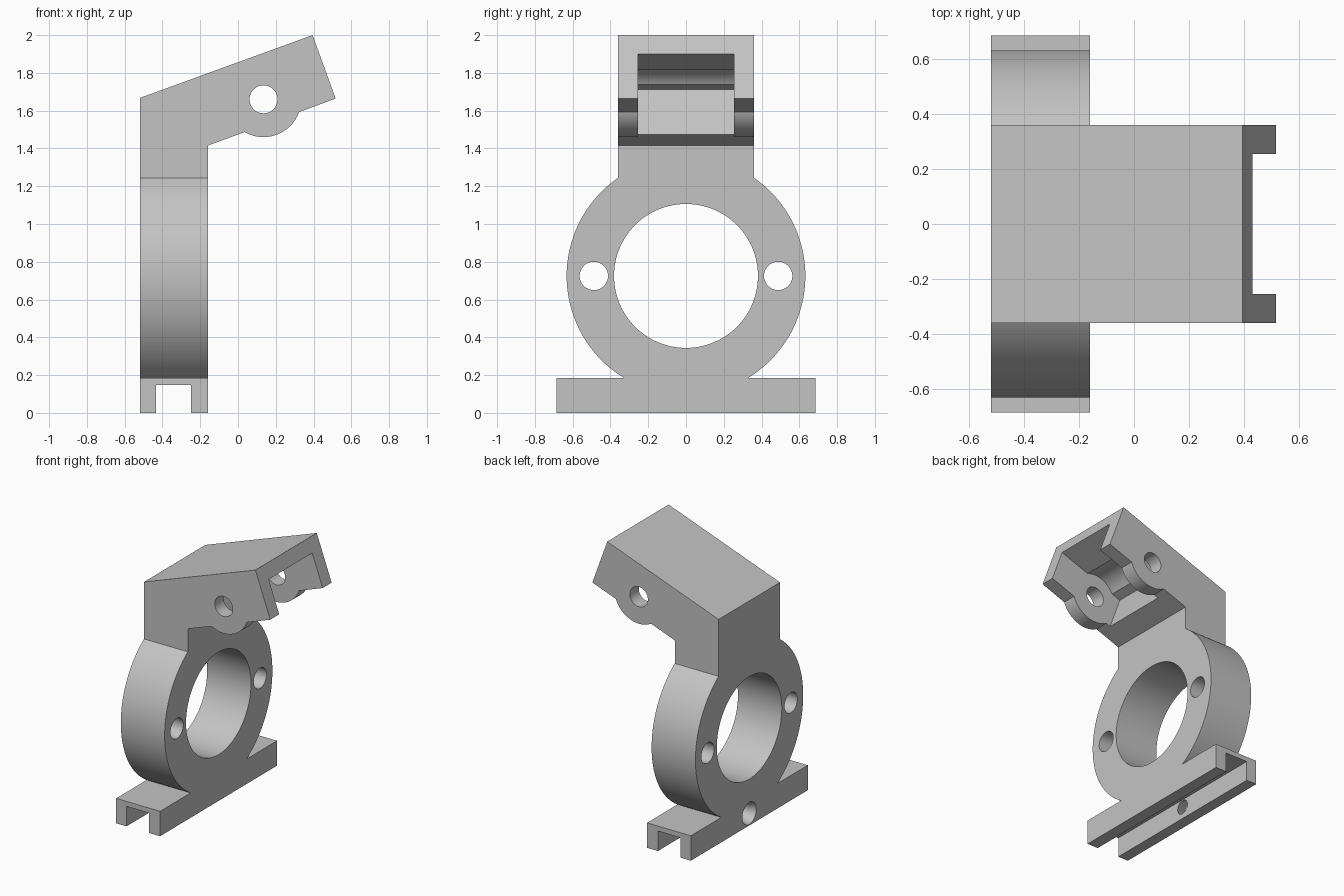
import bpy
import math
from mathutils import Vector

cube = bpy.data.objects.get("Cube")
if cube:
    bpy.data.objects.remove(cube, do_unlink=True)

grey = bpy.data.materials.new("plain_grey")
grey.use_nodes = True
COLOUR = (0.55, 0.55, 0.55, 1)
grey.diffuse_color = COLOUR
grey.node_tree.nodes["Principled BSDF"].inputs["Base Color"].default_value = COLOUR

BACK, FACE = -0.52, -0.16          # x limits of the upright plate
MID, DEPTH = (BACK + FACE) / 2, FACE - BACK
HALF = 0.36                        # half width of neck and arm
TILT = math.radians(20)            # rise of the arm
ALONG = Vector((math.cos(TILT), 0, math.sin(TILT)))
UP = Vector((-math.sin(TILT), 0, math.cos(TILT)))
PIVOT = Vector((0.135, 0, 1.66))


def prism(name, points, y0, y1):
    """Extrude an (x, z) outline along y."""
    n = len(points)
    verts = [(x, y, z) for y in (y0, y1) for x, z in points]
    faces = [list(range(n)), list(range(2 * n - 1, n - 1, -1))]
    faces += [(i, i + n, (i + 1) % n + n, (i + 1) % n) for i in range(n)]
    mesh = bpy.data.meshes.new(name)
    mesh.from_pydata(verts, [], faces)
    mesh.materials.append(grey)
    obj = bpy.data.objects.new(name, mesh)
    bpy.context.collection.objects.link(obj)
    # Make the outline direction irrelevant
    bpy.context.view_layer.objects.active = obj
    bpy.ops.object.select_all(action='DESELECT')
    obj.select_set(True)
    bpy.ops.object.mode_set(mode='EDIT')
    bpy.ops.mesh.select_all(action='SELECT')
    bpy.ops.mesh.normals_make_consistent(inside=False)
    bpy.ops.object.mode_set(mode='OBJECT')
    return obj


def box(name, x0, x1, y, z0, z1):
    return prism(name, [(x0, z0), (x1, z0), (x1, z1), (x0, z1)], -y, y)


def cylinder(name, axis, centre, radius, depth, end_radius=None, sides=96):
    """Cylinder or cone frustum along the x or y axis."""
    turn = (0, math.pi / 2, 0) if axis == 'x' else (math.pi / 2, 0, 0)
    bpy.ops.mesh.primitive_cone_add(
        vertices=sides, radius1=radius, radius2=end_radius or radius,
        depth=depth, location=centre, rotation=turn)
    obj = bpy.context.object
    obj.name = name
    obj.data.materials.append(grey)
    return obj


def combine(target, tool, operation):
    mod = target.modifiers.new(tool.name, 'BOOLEAN')
    mod.operation, mod.object, mod.solver = operation, tool, 'EXACT'
    bpy.context.view_layer.objects.active = target
    bpy.ops.object.modifier_apply(modifier=mod.name)
    bpy.data.objects.remove(tool, do_unlink=True)


def tilted(along, up):
    """Outline point measured from the pivot in the arm's own directions."""
    p = PIVOT + ALONG * along + UP * up
    return p.x, p.z


# Neck and tilted arm, with rounded pivot lugs underneath
bracket = prism("clamp_bracket", [
    (BACK, 1.0), (BACK, 1.667), (0.395, 2.0), (0.517, 1.664),
    (FACE, 1.415), (FACE, 1.0)], -HALF, HALF)
combine(bracket, cylinder("pivot_lugs", 'y', PIVOT, 0.2, 2 * HALF), 'UNION')

# Pocket between the arm cheeks, with a rounded clearance in its roof
combine(bracket, prism("arm_pocket", [
    tilted(-0.19, -0.4), tilted(0.6, -0.4), tilted(0.6, 0.125),
    tilted(-0.19, 0.125)], -0.255, 0.255), 'DIFFERENCE')
combine(bracket, cylinder("pivot_clearance", 'y', PIVOT, 0.171, 0.51), 'DIFFERENCE')
combine(bracket, cylinder("pivot_hole", 'y', PIVOT, 0.074, 1, sides=48), 'DIFFERENCE')

# Ring and foot rail
RING_Z = 0.725
combine(bracket, cylinder("ring", 'x', (MID, 0, RING_Z), 0.632, DEPTH, sides=128), 'UNION')
combine(bracket, box("foot_rail", BACK, FACE, 0.686, 0, 0.185), 'UNION')

# Bore, bolt holes and rail channel
combine(bracket, cylinder("bore", 'x', (MID, 0, RING_Z), 0.381, 1, sides=128), 'DIFFERENCE')
for side in (-1, 1):
    combine(bracket, cylinder("bolt_hole", 'x', (MID, side * 0.488, RING_Z),
                              0.075, 1, sides=48), 'DIFFERENCE')
combine(bracket, box("rail_channel", -0.435, -0.25, 1, -0.1, 0.148), 'DIFFERENCE')

# Countersunk screw hole through the back lip of the rail
combine(bracket, cylinder("screw_sink", 'x', (BACK + 0.04, 0, 0.09), 0.085, 0.1,
                          0.05, sides=48), 'DIFFERENCE')

bpy.ops.object.select_all(action='DESELECT')
bracket.select_set(True)
bpy.context.view_layer.objects.active = bracket
bpy.ops.object.shade_smooth_by_angle(angle=math.radians(20))
